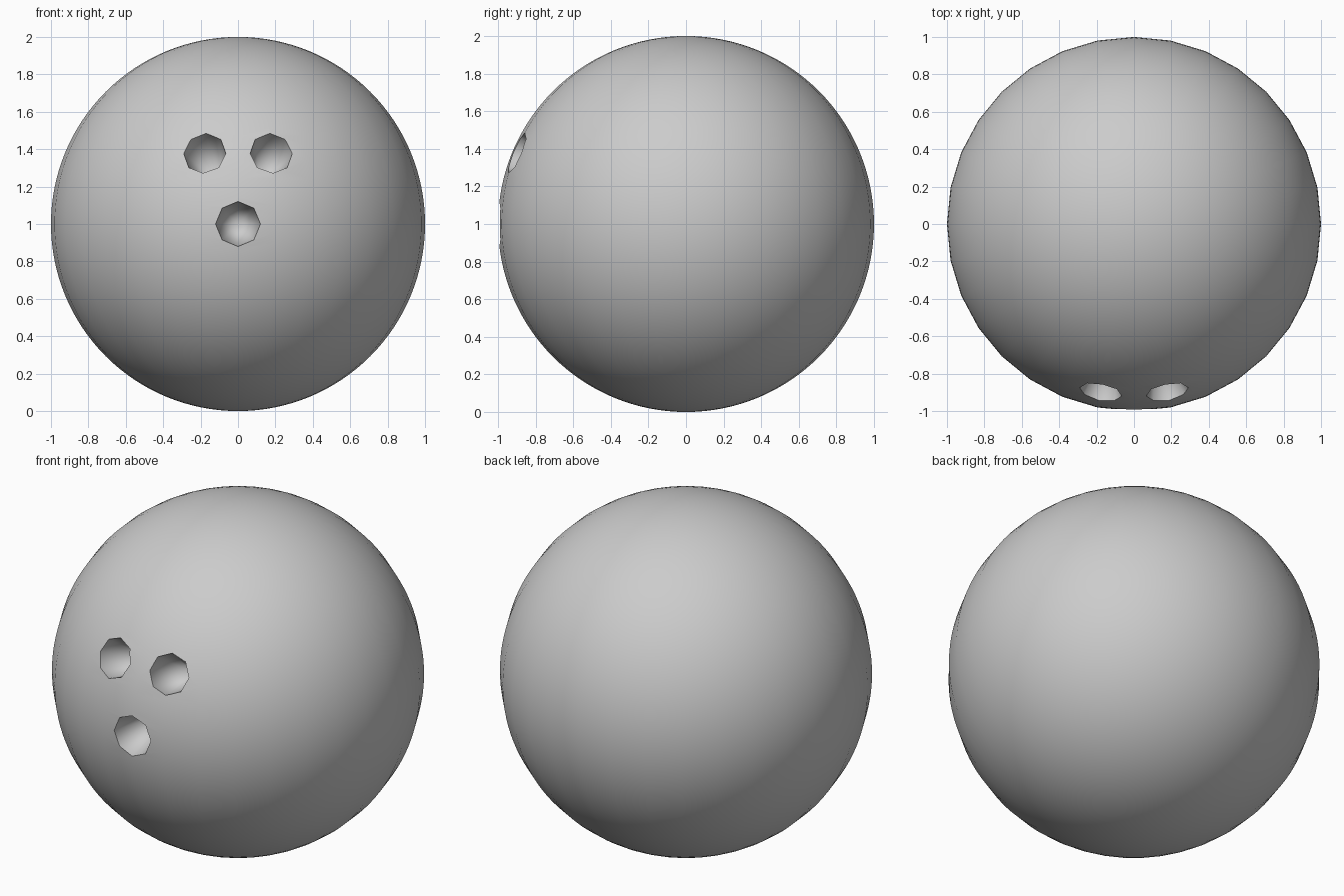
import bpy, bmesh
from math import radians, cos, sin, pi
from mathutils import Matrix, Vector

if "Cube" in bpy.data.objects:
    bpy.data.objects.remove(bpy.data.objects["Cube"])

CENTRE = Vector((0, 0, 1))
DEPTH = 0.36

# ball body: 32 sides around, finely ringed
bpy.ops.mesh.primitive_uv_sphere_add(segments=32, ring_count=64, radius=1, location=CENTRE)
ball = bpy.context.object
ball.name = "ball"

# grip holes: eight-sided tapered plugs pointing at the ball's centre
bm = bmesh.new()


def plug(azimuth, elevation, radius):
    turn = (Matrix.Translation(CENTRE) @ Matrix.Rotation(radians(azimuth), 4, 'Z')
            @ Matrix.Rotation(radians(-elevation), 4, 'X'))

    def ring(dist):
        return [bm.verts.new(turn @ Vector((radius * cos(k * pi / 4), -dist,
                                            radius * sin(k * pi / 4)))) for k in range(8)]
    outer, inner = ring(1.15), ring(0.985)
    tip = bm.verts.new(turn @ Vector((0, -(1 - DEPTH), 0)))
    bm.faces.new(outer)
    for k in range(8):
        j = (k + 1) % 8
        bm.faces.new((outer[k], outer[j], inner[j], inner[k]))
        bm.faces.new((inner[k], inner[j], tip))


plug(0, 0, 0.12)                 # thumb
for side in (-1, 1):             # two fingers
    plug(side * 11.2, 22.4, 0.115)
bmesh.ops.recalc_face_normals(bm, faces=bm.faces)
mesh = bpy.data.meshes.new("hole_cutter")
bm.to_mesh(mesh)
bm.free()
cutter = bpy.data.objects.new("hole_cutter", mesh)
bpy.context.collection.objects.link(cutter)
cutter.hide_render = True

# cut the holes, then discard the cutter
mod = ball.modifiers.new("holes", 'BOOLEAN')
mod.operation = 'DIFFERENCE'
mod.solver = 'EXACT'
mod.object = cutter
bpy.context.view_layer.objects.active = ball
bpy.ops.object.modifier_apply(modifier=mod.name)
bpy.data.objects.remove(cutter)

# smooth skin and hole walls, crisp rims
ball.select_set(True)
bpy.ops.object.shade_smooth_by_angle(angle=radians(50))
